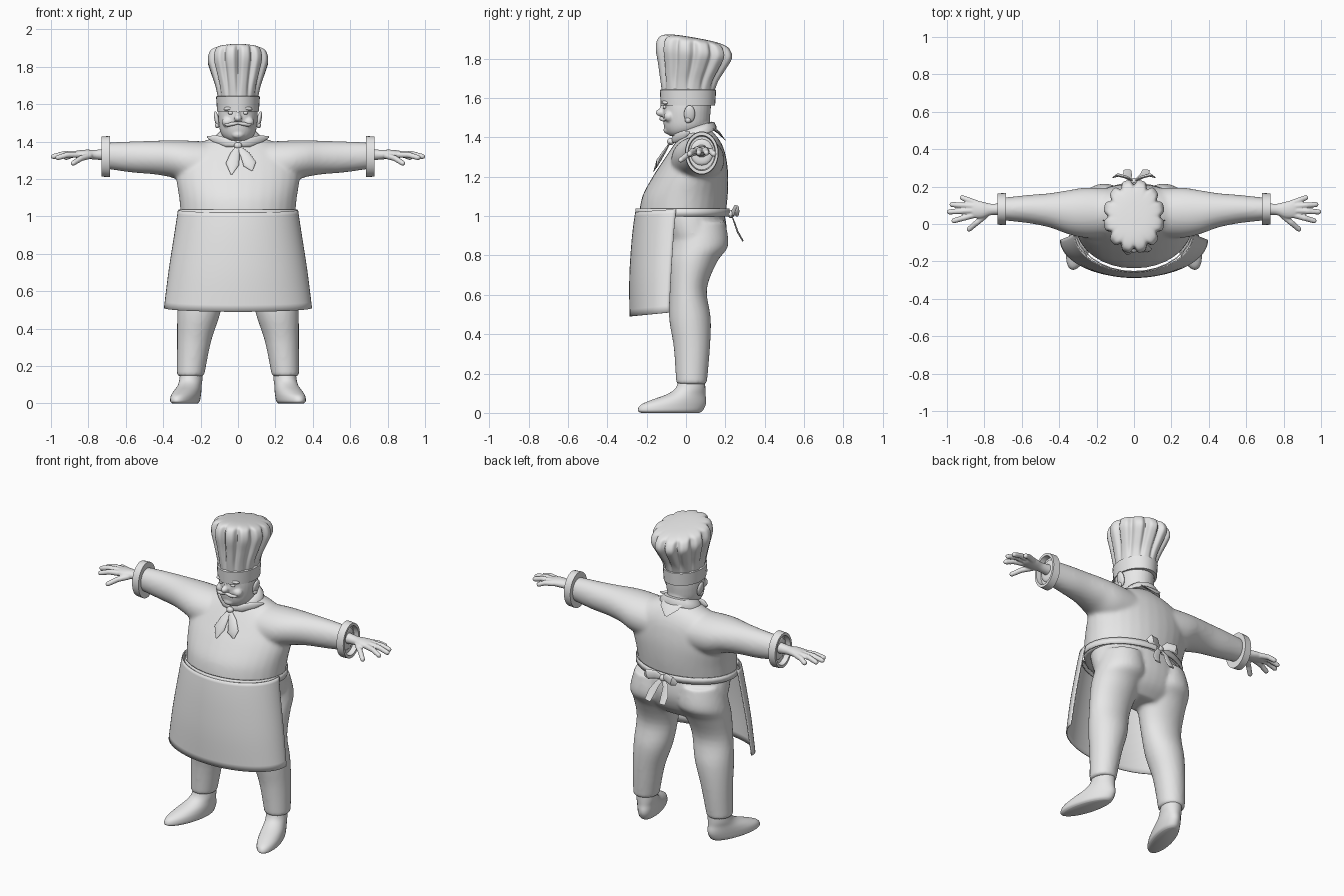
import bpy, bmesh
from math import sin, cos, pi, radians
from mathutils import Vector as V, Matrix

if "Cube" in bpy.data.objects:
    bpy.data.objects.remove(bpy.data.objects["Cube"])

clay = bpy.data.materials.new("light_grey")
clay.use_nodes = True
clay.diffuse_color = (0.8, 0.8, 0.8, 1)
clay.node_tree.nodes["Principled BSDF"].inputs["Base Color"].default_value = (0.8, 0.8, 0.8, 1)


def finish(name, bm, voxel=0, relax=0, mirror=False, thick=0, angle=40):
    bmesh.ops.recalc_face_normals(bm, faces=bm.faces)
    me = bpy.data.meshes.new(name)
    bm.to_mesh(me)
    bm.free()
    me.shade_smooth()
    me.set_sharp_from_angle(angle=radians(angle))
    me.materials.append(clay)
    ob = bpy.data.objects.new(name, me)
    bpy.context.collection.objects.link(ob)
    if voxel:
        m = ob.modifiers.new("fuse", "REMESH")
        m.mode, m.voxel_size, m.use_smooth_shade = "VOXEL", voxel, True
    if relax:
        m = ob.modifiers.new("relax", "SMOOTH")
        m.factor, m.iterations = 0.5, relax
    if thick:
        m = ob.modifiers.new("thickness", "SOLIDIFY")
        m.thickness, m.offset = thick, 0
    if mirror:
        ob.modifiers.new("mirror", "MIRROR").use_mirror_merge = False
    return ob


def spline(rows, k=4):
    """Smoothly resample a list of equal-length rows."""
    out = []
    for i in range(len(rows) - 1):
        a, b, c, d = rows[max(i - 1, 0)], rows[i], rows[i + 1], rows[min(i + 2, len(rows) - 1)]
        for j in range(k):
            t = j / k
            out.append([q + t * (r - p) / 2 + t * t * (p - 2.5 * q + 2 * r - s / 2)
                        + t ** 3 * (1.5 * (q - r) + (s - p) / 2) for p, q, r, s in zip(a, b, c, d)])
    return out + [list(rows[-1])]


def skin_rings(bm, rings, caps=True, closed=True):
    rings = [[bm.verts.new(p) for p in r] for r in rings]
    n = len(rings[0])
    for a, b in zip(rings, rings[1:]):
        for i in range(n if closed else n - 1):
            j = (i + 1) % n
            bm.faces.new((a[i], a[j], b[j], b[i]))
    if caps:
        bm.faces.new(rings[0])
        bm.faces.new(rings[-1])


def oval(c, u, v, n=32):
    return [V(c) + V(u) * cos(2 * pi * i / n) + V(v) * sin(2 * pi * i / n) for i in range(n)]


def zloft(bm, rows, **kw):
    """Rows of height, centre x, centre y, radius x, radius y."""
    skin_rings(bm, [oval((x, y, z), (rx, 0, 0), (0, ry, 0)) for z, x, y, rx, ry in rows], **kw)


def xloft(bm, rows, side=1, **kw):
    """Rows of x, centre y, centre z, radius y, radius z."""
    skin_rings(bm, [oval((side * x, y, z), (0, ry, 0), (0, 0, rz)) for x, y, z, ry, rz in rows], **kw)


def strip(bm, points, widths, flat=1.0, side=(0, 0, 1)):
    """Oval tube along points; flat < 1 squashes it across its side direction."""
    rings = []
    for i, p in enumerate(points):
        d = (V(points[min(i + 1, len(points) - 1)]) - V(points[max(i - 1, 0)])).normalized()
        v = d.cross(V(side)).normalized()
        u = v.cross(d)
        rings.append(oval(p, u * widths[i], v * widths[i] * flat, 12))
    skin_rings(bm, rings)


def ball(bm, c, r, turn=0):
    m = Matrix.Translation(c) @ Matrix.Rotation(turn, 4, "Y") @ Matrix.Diagonal((*r, 1))
    bmesh.ops.create_uvsphere(bm, u_segments=20, v_segments=12, radius=1, matrix=m)


# Jacket with sleeves
bm = bmesh.new()
zloft(bm, spline([(1.0, 0, -.02, .305, .22), (1.1, 0, -.005, .315, .217), (1.2, 0, .023, .33, .192),
                  (1.28, 0, .045, .325, .162), (1.34, 0, .058, .29, .135), (1.39, 0, .063, .21, .105),
                  (1.425, 0, .063, .12, .075), (1.44, 0, .063, .08, .06)]))
for s in (1, -1):
    xloft(bm, spline([(.08, .06, 1.275, .13, .12), (.25, .06, 1.287, .135, .118), (.35, .063, 1.307, .118, .1),
                      (.45, .073, 1.315, .092, .09), (.57, .08, 1.318, .075, .083),
                      (.71, .08, 1.325, .06, .07)]), s)
finish("jacket", bm, .011, 8)

# Trousers
bm = bmesh.new()
zloft(bm, spline([(1.03, 0, .0, .285, .19), (.96, 0, .02, .295, .185), (.88, 0, .04, .295, .165),
                  (.8, 0, .045, .27, .13), (.74, 0, .035, .2, .08)]))
for s in (1, -1):
    legs = [(.97, .15, .06, .13, .14), (.85, .16, .065, .148, .15), (.77, .173, .035, .143, .125),
            (.63, .19, .01, .127, .096), (.48, .21, .02, .115, .106), (.33, .235, .03, .091, .092),
            (.145, .254, .028, .073, .078)]
    zloft(bm, spline([(z, s * x, y, rx, ry) for z, x, y, rx, ry in legs]))
finish("trousers", bm, .011, 6)

# Shoes, toes turned out
bm = bmesh.new()
zloft(bm, spline([(0, 0, -.115, .052, .155), (.012, 0, -.115, .064, .172), (.04, 0, -.1, .066, .172),
                  (.065, 0, -.07, .064, .145), (.095, 0, -.03, .06, .1), (.125, 0, -.008, .06, .077),
                  (.17, 0, 0, .058, .068)]))
bmesh.ops.transform(bm, verts=bm.verts,
                    matrix=Matrix.Translation((.25, .03, 0)) @ Matrix.Rotation(radians(17), 4, "Z"))
finish("shoes", bm, mirror=True, angle=60)

# Apron skirt
bm = bmesh.new()
rings = []
for z, half, edge, front in spline([(1.025, .318, -.05, -.255), (.9, .337, -.062, -.272),
                                    (.7, .368, -.075, -.285), (.5, .393, -.085, -.284)]):
    arc = [radians(a) for a in range(-90, 91, 5)]
    sag = .02 if z < .95 else .015
    rings.append([(half * sin(a), edge + (front - edge) * cos(a), z + .01 - sag * cos(a)) for a in arc])
skin_rings(bm, rings, caps=False, closed=False)
finish("apron", bm, thick=.006)

# Waistband
bm = bmesh.new()
zloft(bm, [(.998, 0, -.018, .315, .236), (1.037, 0, -.018, .315, .236)], caps=False)
finish("waistband", bm, thick=.006)

# Bow tied behind
bm = bmesh.new()
ball(bm, (0, .228, 1.01), (.022, .018, .02))
for s in (1, -1):
    strip(bm, [(0, .228, 1.01), (s * .04, .25, 1.03), (s * .085, .262, 1.025), (s * .11, .25, 1.01)],
          [.01, .026, .03, .012], .3)
    strip(bm, [(0, .228, 1.01), (s * .03, .245, .97), (s * .045 + .01, .262, .92), (s * .05 + .015, .288, .875)],
          [.01, .018, .024, .02], .2, (1, 0, 0))
finish("apron_bow", bm)

# Cuffs
bm = bmesh.new()
xloft(bm, [(x, .08, 1.32, r * .78, r) for x, r in
           ((.685, .06), (.685, .11), (.73, .107), (.73, .09), (.7, .085), (.7, .03))], caps=False)
finish("cuffs", bm, mirror=True)

# Hands with spread fingers
bm = bmesh.new()
xloft(bm, spline([(.69, .08, 1.33, .034, .034), (.76, .078, 1.33, .03, .026), (.81, .075, 1.332, .044, .025),
                  (.86, .08, 1.332, .047, .02), (.88, .08, 1.33, .03, .012)]))
for base, tip in (((.84, .11, 1.33), (.93, .145, 1.312)), ((.86, .095, 1.335), (.985, .105, 1.318)),
                  ((.86, .072, 1.335), (1.0, .064, 1.318)), ((.85, .05, 1.33), (.975, .014, 1.312)),
                  ((.79, .05, 1.325), (.89, -.035, 1.28))):
    base, tip = V(base), V(tip)
    mid = base.lerp(tip, .5) + V((0, 0, .008))
    strip(bm, [base, mid, base.lerp(tip, .93), tip], [.017, .0155, .014, .007])
finish("hands", bm, .005, 2, mirror=True)

# Head, neck and face
bm = bmesh.new()
zloft(bm, spline([(1.36, 0, .05, .075, .075), (1.43, 0, .045, .078, .085), (1.5, 0, .03, .08, .09)]))
zloft(bm, spline([(1.405, 0, -.03, .05, .05), (1.425, 0, -.015, .078, .085), (1.46, 0, .0, .097, .113),
                  (1.52, 0, .003, .105, .121), (1.57, 0, .005, .105, .122), (1.63, 0, .008, .1, .122)]))
ball(bm, (0, -.125, 1.525), (.021, .03, .02))
ball(bm, (0, -.115, 1.55), (.012, .018, .035))
ball(bm, (0, -.09, 1.437), (.035, .025, .022))
for s in (1, -1):
    ball(bm, (s * .055, -.085, 1.505), (.032, .028, .028))
    ball(bm, (s * .045, -.1, 1.578), (.035, .022, .012), s * .15)
finish("head", bm, .006, 4)

bm = bmesh.new()
ball(bm, (.04, -.108, 1.553), (.014, .01, .009))
finish("eyes", bm, mirror=True)

bm = bmesh.new()
ball(bm, (.113, .018, 1.518), (.013, .028, .045), radians(12))
ball(bm, (.111, .01, 1.488), (.012, .016, .016))
finish("ears", bm, mirror=True)

bm = bmesh.new()
strip(bm, [(0, -.122, 1.5), (.03, -.125, 1.495), (.055, -.113, 1.488), (.08, -.092, 1.498)],
      [.007, .011, .009, .002])
finish("moustache", bm, mirror=True)

# Hat band
bm = bmesh.new()
zloft(bm, [(1.562, 0, .01, .104, .13), (1.562, 0, .01, .112, .138), (1.64, 0, .01, .117, .143),
           (1.645, 0, .01, .106, .13)])
finish("hat_band", bm)

# Pleated hat crown, leaning back
bm = bmesh.new()
rings = []
for z, cy, rx, ry, depth in spline([(1.625, .01, .108, .133, .02), (1.69, .016, .121, .15, .09),
                                    (1.76, .03, .144, .175, .13), (1.825, .04, .164, .197, .14),
                                    (1.87, .04, .157, .188, .13), (1.893, .04, .134, .16, .06),
                                    (1.904, .04, .08, .1, 0), (1.907, .04, .01, .012, 0)]):
    ring = []
    for i in range(144):
        a = 2 * pi * i / 144
        r = 1 - depth * abs(cos(6 * a)) ** 6
        y = cy + ry * r * sin(a)
        ring.append((rx * r * cos(a), y, z - .17 * (y - .04) * (z - 1.62) / .28))
    rings.append(ring)
skin_rings(bm, rings)
finish("hat_crown", bm, angle=70)

# Neckerchief: collar roll, front wings, knot, tails and nape flap
bm = bmesh.new()
rings = []
for lift, rx, ry in ((-.012, .085, .085), (-.02, .125, .105), (.0, .122, .104), (.025, .098, .093), (.03, .08, .08)):
    rings.append([p + V((0, 0, .3 * (p.y - .05))) for p in oval((0, .05, 1.425 + lift), (rx, 0, 0), (0, ry, 0))])
skin_rings(bm, rings)
for s in (1, -1):
    strip(bm, [(0, -.07, 1.385), (s * .06, -.052, 1.395), (s * .12, -.01, 1.413), (s * .165, .02, 1.425)],
          [.012, .024, .022, .004], .4)
ball(bm, (0, -.078, 1.378), (.022, .018, .018))
for x, y, z in ((-.035, -.165, 1.225), (.075, -.15, 1.245)):
    strip(bm, [(0, -.08, 1.375), (x * .5, -.108, 1.33), (x * .85, -.14, 1.28), (x, y, z)],
          [.01, .026, .036, .004], .3, (1, 0, 0))
strip(bm, [(0, .13, 1.45), (0, .165, 1.425), (0, .2, 1.385)], [.07, .06, .008], .12, (1, 0, 0))
finish("neckerchief", bm)
